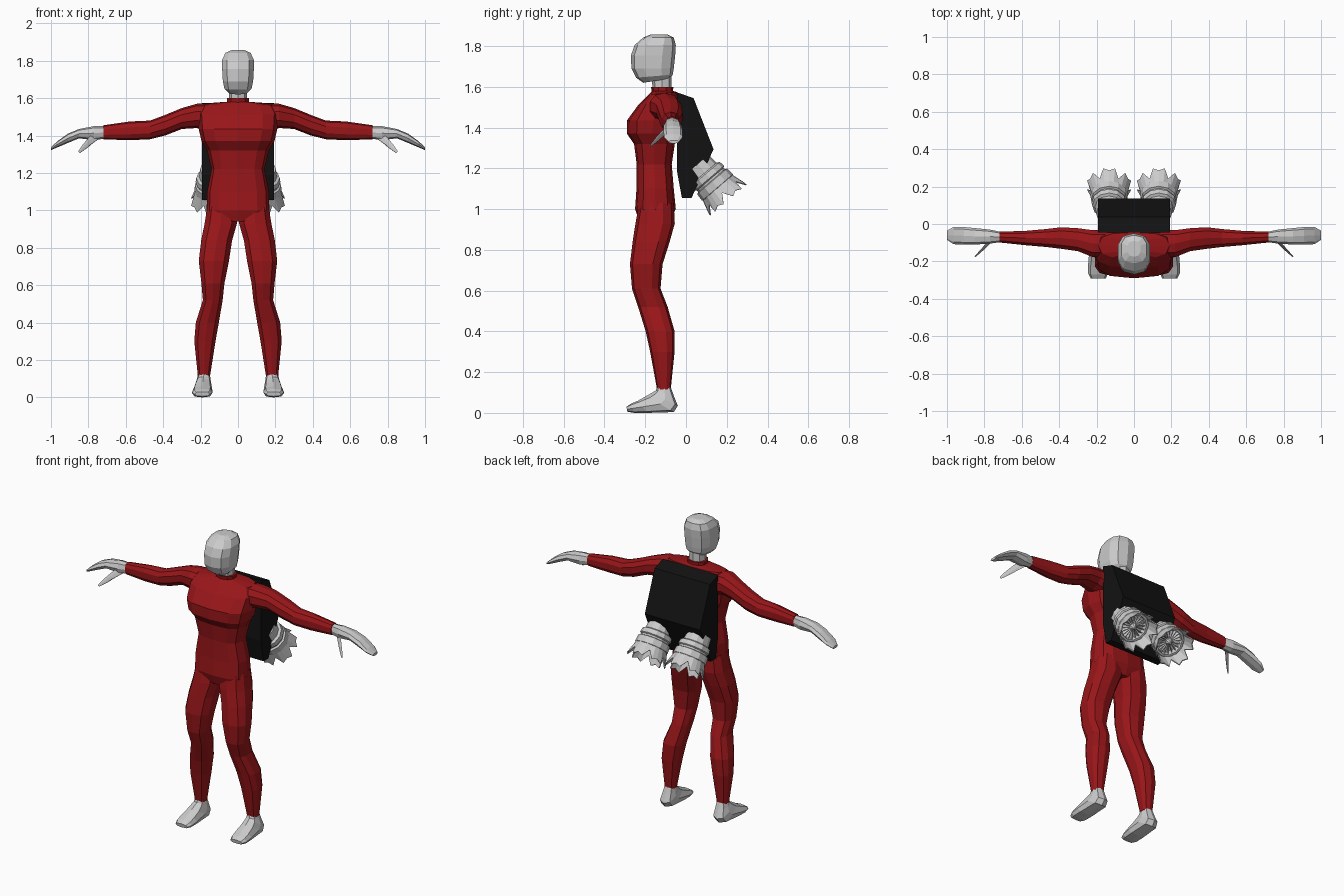
import bpy, bmesh, math
from mathutils import Vector as V


def material(name, rgb):
    m = bpy.data.materials.new(name)
    m.diffuse_color = (*rgb, 1)
    return m


RED = material("red_suit", (0.32, 0.008, 0.01))
BLACK = material("black_pack", (0.006, 0.006, 0.006))


def finish(name, bm, mat=None, mirror=False):
    bmesh.ops.recalc_face_normals(bm, faces=bm.faces)
    me = bpy.data.meshes.new(name)
    bm.to_mesh(me)
    bm.free()
    ob = bpy.data.objects.new(name, me)
    bpy.context.collection.objects.link(ob)
    if mat:
        me.materials.append(mat)
    if mirror:
        md = ob.modifiers.new("mirror", 'MIRROR')
        md.use_mirror_merge = False
    return ob


def skin(bm, rings, caps=True):
    loops = [[bm.verts.new(p) for p in r] for r in rings]
    n = len(loops[0])
    for a, b in zip(loops, loops[1:]):
        for i in range(n):
            j = (i + 1) % n
            bm.faces.new((a[i], a[j], b[j], b[i]))
    if caps:
        bm.faces.new(loops[0][::-1])
        bm.faces.new(loops[-1])


def oval(c, u, v, n, sq):
    # rounded ring around c with half axes u and v; sq < 1 makes it boxier
    pts = []
    for i in range(n):
        a = 2 * math.pi * i / n
        s, k = math.sin(a), math.cos(a)
        pts.append(c + u * math.copysign(abs(s) ** sq, s) + v * math.copysign(abs(k) ** sq, k))
    return pts


def upright(name, rows, n=10, sq=0.75, mat=None, mirror=False):
    # rows: x0, x1, front y, front z, back y, back z
    bm = bmesh.new()
    rings = []
    for x0, x1, yf, zf, yb, zb in rows:
        f, b = V((0, yf, zf)), V((0, yb, zb))
        c = (f + b) / 2 + V(((x0 + x1) / 2, 0, 0))
        rings.append(oval(c, V(((x1 - x0) / 2, 0, 0)), (f - b) / 2, n, sq))
    skin(bm, rings)
    return finish(name, bm, mat, mirror)


def sideways(name, rows, n=8, sq=0.85, mat=None):
    # rows: x, front y, back y, bottom z, top z
    bm = bmesh.new()
    skin(bm, [oval(V((x, (f + b) / 2, (lo + hi) / 2)), V((0, (f - b) / 2, 0)),
                   V((0, 0, (hi - lo) / 2)), n, sq) for x, f, b, lo, hi in rows])
    return finish(name, bm, mat, True)


def level(w, yf, yb, z):
    return (-w, w, yf, z, yb, z)


# head and neck
upright("head", [
    (-.05, .05, -.21, 1.62, -.08, 1.64), (-.075, .075, -.245, 1.645, -.065, 1.66),
    level(.084, -.268, -.06, 1.69), level(.088, -.27, -.053, 1.755),
    level(.088, -.252, -.05, 1.805), level(.07, -.21, -.06, 1.842),
    level(.035, -.175, -.09, 1.857)], 10, .75)
upright("neck", [level(.05, -.16, -.07, 1.55), level(.048, -.17, -.07, 1.66)], 8, .9)

# red suit body
upright("suit_torso", [
    level(.14, -.23, -.08, .94), level(.168, -.25, -.05, 1.0), level(.165, -.243, -.06, 1.1),
    level(.142, -.242, -.07, 1.22), level(.165, -.255, -.055, 1.32),
    level(.195, -.29, -.04, 1.37), level(.21, -.29, -.03, 1.435),
    (-.215, .215, -.235, 1.51, -.03, 1.54), (-.19, .19, -.185, 1.56, -.045, 1.575),
    level(.07, -.165, -.065, 1.58)], 12, .7, RED)
upright("suit_collar", [level(.06, -.165, -.065, 1.56), level(.062, -.172, -.062, 1.6)], 10, .9, RED)
upright("suit_leg", [
    (.01, .165, -.23, 1.03, -.06, 1.03), (.002, .182, -.248, .93, -.055, .93),
    (.028, .2, -.262, .84, -.08, .84), (.045, .213, -.275, .73, -.115, .73),
    (.07, .198, -.265, .61, -.125, .61), (.08, .19, -.235, .52, -.09, .52),
    (.1, .228, -.198, .4, -.056, .4), (.118, .236, -.176, .3, -.056, .3),
    (.148, .216, -.142, .115, -.075, .115)], 10, .8, RED, True)

# arm, hand and thumb
sideways("suit_sleeve", [
    (.14, -.18, -.03, 1.42, 1.57), (.22, -.18, -.03, 1.44, 1.57), (.3, -.148, -.02, 1.435, 1.547),
    (.39, -.135, -.015, 1.4, 1.51), (.47, -.125, -.025, 1.38, 1.48),
    (.58, -.115, -.035, 1.375, 1.475), (.72, -.1, -.04, 1.38, 1.455)], 10, .85, RED)
sideways("hand", [
    (.7, -.095, -.045, 1.385, 1.45), (.77, -.105, -.03, 1.375, 1.45),
    (.85, -.11, -.022, 1.385, 1.435), (.91, -.11, -.016, 1.36, 1.41),
    (.965, -.108, -.016, 1.337, 1.37), (1.0, -.085, -.035, 1.322, 1.338)])
bm = bmesh.new()
thumb = [((.75, -.07, 1.405), .032), ((.79, -.115, 1.37), .024),
         ((.82, -.145, 1.34), .019), ((.845, -.17, 1.315), .01)]
skin(bm, [oval(V(p), V((.75, -.6, 0)).normalized() * r, V((0, .45, .8)) * r, 6, 1)
          for p, r in thumb])
finish("thumb", bm, None, True)

# foot: rings turn from the ankle down to the toes
upright("foot", [
    (.152, .212, -.14, .135, -.078, .135), (.147, .22, -.148, .11, -.06, .085),
    (.142, .23, -.165, .1, -.04, .035), (.138, .238, -.195, .083, -.06, .004),
    (.135, .245, -.235, .06, -.19, 0), (.138, .245, -.27, .045, -.255, 0),
    (.15, .232, -.292, .03, -.288, .006)], 8, .75, None, True)

# backpack: side profile pulled across
bm = bmesh.new()
side = [(-.045, 1.573), (.037, 1.545), (.135, 1.294), (.027, 1.054), (-.02, 1.054), (-.045, 1.19)]
skin(bm, [[V((x, y, z)) for y, z in side] for x in (-.193, .193)])
finish("backpack", bm, BLACK)

# thruster frame: t runs along the exhaust direction
BASE, AXIS, UP = V((.133, .083, 1.19)), V((0, .65, -.76)), V((0, .76, .65))


def at(t, r, a):
    return BASE + AXIS * t + V((1, 0, 0)) * (r * math.sin(a)) + UP * (r * math.cos(a))


def lathe(bm, profile, n, caps=True):
    skin(bm, [[at(t, r, 2 * math.pi * i / n) for i in range(n)] for t, r in profile], caps)


# thruster housing with stepped bands
bm = bmesh.new()
lathe(bm, [(-.04, .07), (.015, .075), (.022, .09), (.05, .094), (.056, .086),
           (.066, .086), (.07, .097), (.11, .1), (.118, .09), (.118, .078),
           (.085, .074), (.085, .01)], 12)
finish("thruster_housing", bm, None, True)

# flared nozzle petals with notched tips
bm = bmesh.new()
tips = [(.192, .122), (.178, .116), (.192, .122), (.145, .1)]
N = 24
rows = []
for kind in ("root", "tip", "inner_tip", "inner_root"):
    ring = []
    for i in range(N):
        t, r = tips[i % 4] if "tip" in kind else (.105, .094)
        ring.append(at(t, r - (.006 if "inner" in kind else 0), 2 * math.pi * (i - 1) / N))
    rows.append(ring)
skin(bm, rows + rows[:1], False)
bmesh.ops.remove_doubles(bm, verts=bm.verts, dist=1e-5)
finish("nozzle_petals", bm, None, True)

# fan inside the nozzle: cone hub and radial blades
bm = bmesh.new()
lathe(bm, [(.08, .024), (.11, .022), (.13, .006)], 8)
for i in range(20):
    a = 2 * math.pi * i / 20
    skin(bm, [[at(.088, r, a), at(.088, r, a + .06), at(.108, r, a + .16), at(.108, r, a + .1)]
              for r in (.018, .076)])
finish("thruster_fan", bm, None, True)
